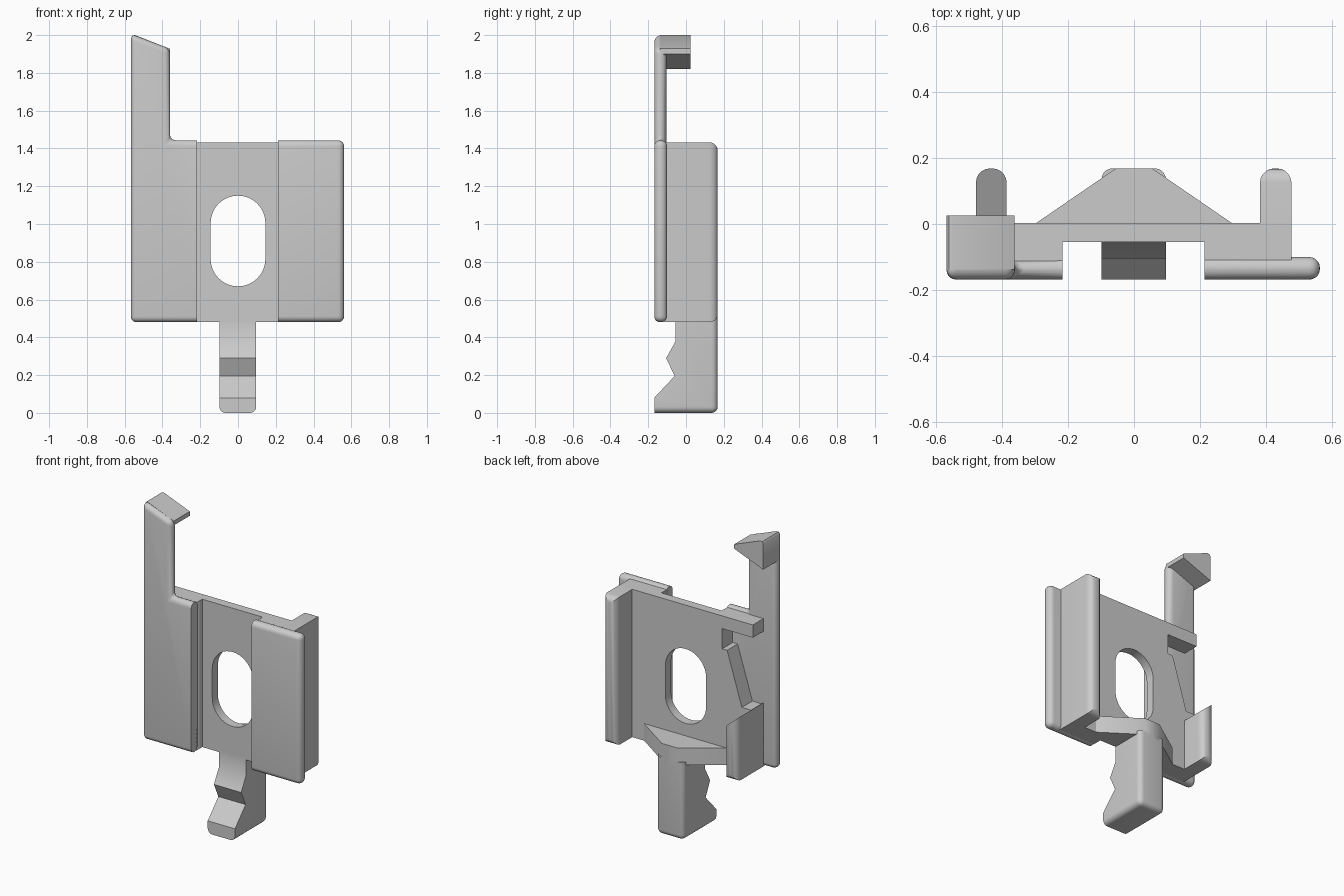
import bpy, bmesh, math
from mathutils import Vector

if "Cube" in bpy.data.objects:
    bpy.data.objects.remove(bpy.data.objects["Cube"])


def prism(name, outline, axis, lo, hi, radius=0, pick=None, smooth=True):
    """Extrude a 2D outline along an axis, rounding the edges chosen by pick(a, b)."""
    place = {'x': lambda u, v, t: (t, u, v),
             'y': lambda u, v, t: (u, t, v),
             'z': lambda u, v, t: (u, v, t)}[axis]
    bm = bmesh.new()
    face = bm.faces.new([bm.verts.new(place(u, v, lo)) for u, v in outline])
    ext = bmesh.ops.extrude_face_region(bm, geom=[face])
    shift = Vector(place(0, 0, hi - lo))
    for v in ext['geom']:
        if isinstance(v, bmesh.types.BMVert):
            v.co += shift
    bmesh.ops.recalc_face_normals(bm, faces=bm.faces)
    if pick:
        edges = [e for e in bm.edges if pick(e.verts[0].co, e.verts[1].co)]
        bmesh.ops.bevel(bm, geom=edges, offset=radius, segments=5, profile=0.5,
                        affect='EDGES', clamp_overlap=True)
    mesh = bpy.data.meshes.new(name)
    bm.to_mesh(mesh)
    bm.free()
    ob = bpy.data.objects.new(name, mesh)
    bpy.context.collection.objects.link(ob)
    if smooth:
        bpy.ops.object.select_all(action='DESELECT')
        ob.select_set(True)
        bpy.context.view_layer.objects.active = ob
        bpy.ops.object.shade_smooth_by_angle(angle=math.radians(35))
    return ob


def rect(u0, u1, v0, v1):
    return [(u0, v0), (u1, v0), (u1, v1), (u0, v1)]


def cut(ob, cutter):
    cutter.hide_render = True
    cutter.hide_set(True)
    mod = ob.modifiers.new(cutter.name, 'BOOLEAN')
    mod.operation = 'DIFFERENCE'
    mod.solver = 'EXACT'
    mod.object = cutter


def both_at(i, value):
    return lambda a, b: abs(a[i] - value) < 1e-4 and abs(b[i] - value) < 1e-4


BOTTOM, TOP, BACK, FRONT = 0.48, 1.432, 0.168, -0.168

# Backing plate, with the slanted notch in its left edge
plate = prism("backing_plate", [
    (-0.478, BOTTOM), (0.476, BOTTOM), (0.476, TOP), (-0.478, TOP),
    (-0.478, 1.35), (-0.26, 1.35), (-0.26, 1.22), (-0.295, 1.22),
    (-0.40, 0.88), (-0.478, 0.88)], 'y', -0.115, 0.003)

# Shallow channel down the front and oval screw slot
cut(plate, prism("channel_cutter", rect(-0.216, 0.213, 0.3, 1.6), 'y', -0.3, -0.055))
R = 0.145
arc = [math.pi * i / 20 for i in range(21)]
oval = ([(R * math.cos(t), 1.005 + R * math.sin(t)) for t in arc] +
        [(-R * math.cos(t), 0.815 - R * math.sin(t)) for t in arc])
cut(plate, prism("slot_cutter", oval, 'y', -0.3, 0.3))

# Right front cover: rounded everywhere but the channel side
inner_right = both_at(0, 0.213)
prism("right_cover", rect(0.213, 0.562, BOTTOM, 1.443), 'y', FRONT, -0.1,
      0.032, lambda a, b: not inner_right(a, b))

# Left front cover with the tall arm
inner_left = both_at(0, -0.216)
prism("left_cover_arm", [
    (-0.567, BOTTOM), (-0.216, BOTTOM), (-0.216, 1.443), (-0.36, 1.443),
    (-0.36, 1.928), (-0.548, 2.0), (-0.567, 2.0)][:5] + [(-0.567, 2.006)],
    'y', FRONT, -0.104, 0.03, lambda a, b: not inner_left(a, b))

# Wedge hook at the arm tip
prism("arm_hook", [(-0.567, 1.82), (-0.361, 1.9), (-0.361, 1.928),
                   (-0.545, 2.0), (-0.559, 1.998), (-0.567, 1.985)],
      'y', -0.138, 0.025)

# Side rails at the back: full height right, short sloped-top left
at_back = both_at(1, BACK)
prism("right_rail", rect(0.381, 0.476, -0.11, BACK), 'z', BOTTOM, TOP, 0.043, at_back)
prism("left_rail", [(-0.478, BOTTOM), (-0.385, BOTTOM), (-0.385, 0.81), (-0.478, 0.89)],
      'y', -0.11, BACK, 0.043,
      lambda a, b: at_back(a, b) and min(a.z, b.z) < 0.8)

# Gusset joining plate and tongue
prism("gusset", [(-0.3, -0.01), (0.3, -0.01), (0.3, 0), (0.055, BACK), (-0.055, BACK), (-0.3, 0)],
      'z', BOTTOM, 0.59)

# Notched tongue with rounded back and bottom side edges


def tongue_edge(a, b):
    low = a.z < 1e-4 and b.z < 1e-4
    return low and not both_at(1, FRONT)(a, b) or at_back(a, b) and min(a.z, b.z) < 0.4


prism("tongue", [(FRONT, 0), (BACK, 0), (BACK, 0.5), (-0.055, 0.5), (-0.055, 0.38),
                 (-0.105, 0.29), (-0.06, 0.195), (FRONT, 0.08)],
      'x', -0.098, 0.096, 0.032, tongue_edge)
